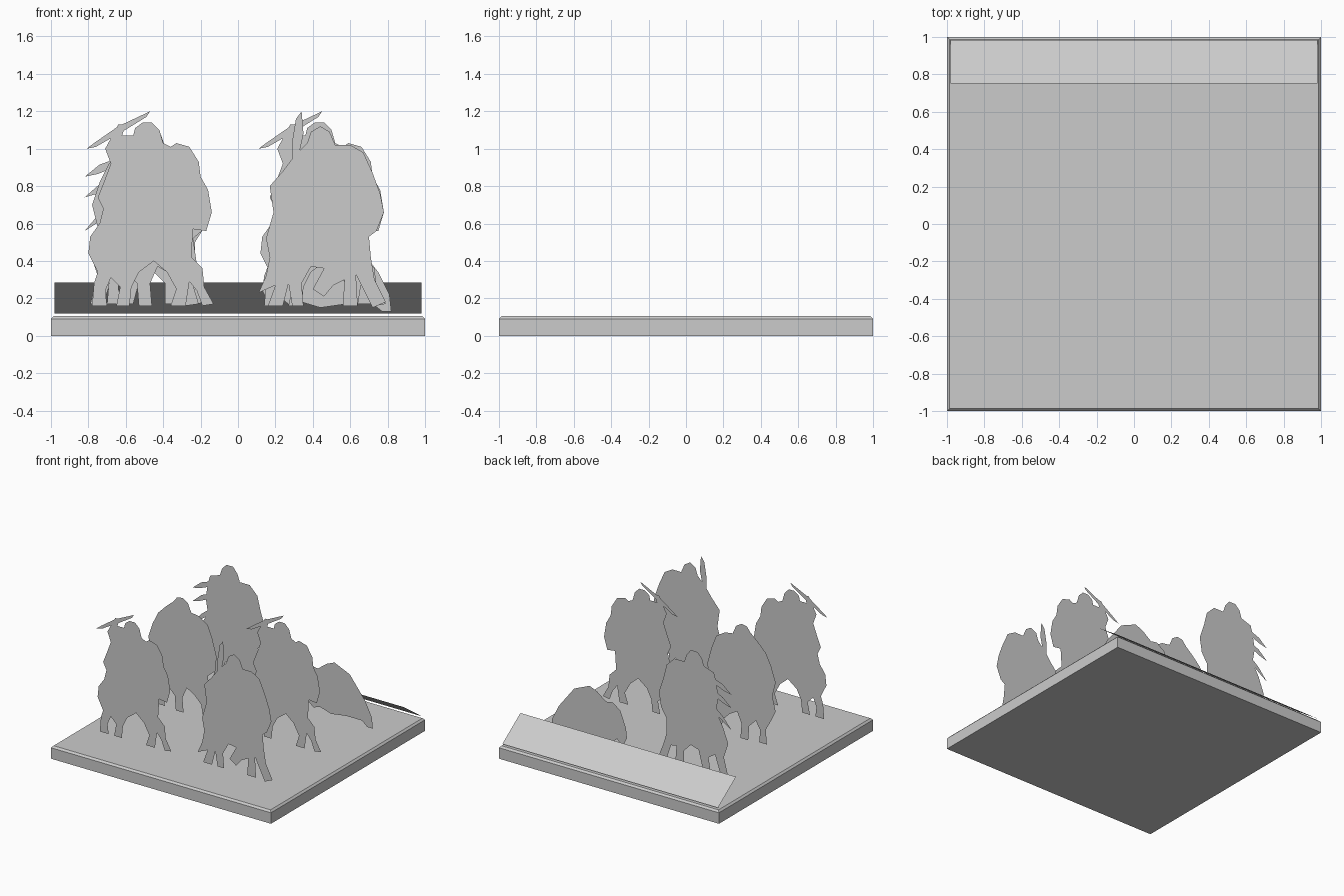
import bpy
import bmesh

default = bpy.data.objects.get("Cube")
if default:
    bpy.data.objects.remove(default, do_unlink=True)

stone = bpy.data.materials.new("plain_grey")
stone.use_nodes = True
grey = (0.6, 0.6, 0.6, 1.0)
stone.diffuse_color = grey
stone.node_tree.nodes["Principled BSDF"].inputs["Base Color"].default_value = grey


def add_object(name, bm):
    """Turn a bmesh into a named, flat shaded object with the grey material."""
    mesh = bpy.data.meshes.new(name)
    bm.to_mesh(mesh)
    bm.free()
    mesh.materials.append(stone)
    obj = bpy.data.objects.new(name, mesh)
    bpy.context.collection.objects.link(obj)
    return obj


def cutout(name, x, y, *outlines):
    """Upright flat silhouette; outlines are hundredths of a unit, z from the floor."""
    bm = bmesh.new()
    for outline in outlines:
        verts = [bm.verts.new((x + px / 100, y, pz / 100)) for px, pz in outline]
        face = bm.faces.new(verts)
        face.normal_update()
        if face.normal.y > 0:
            face.normal_flip()
    bmesh.ops.triangulate(bm, faces=bm.faces[:])
    return add_object(name, bm)


# Square base with a chamfered top edge
bm = bmesh.new()
bmesh.ops.create_cube(bm, size=2)
for v in bm.verts:
    v.co.z = 0.09 if v.co.z > 0 else 0.0
top = max(bm.faces, key=lambda f: f.calc_center_median().z)
bmesh.ops.inset_region(bm, faces=[top], thickness=0.02)
for v in top.verts:
    v.co.z = 0.105
add_object("base", bm)

# Sloping plate along the back edge, a single sheet
bm = bmesh.new()
slope = [(-0.98, 0.75, 0.285), (0.98, 0.75, 0.285), (0.98, 0.985, 0.12), (-0.98, 0.985, 0.12)]
plate = bm.faces.new([bm.verts.new(p) for p in slope])
plate.normal_update()
if plate.normal.z < 0:
    plate.normal_flip()
add_object("back_plate", bm)

# Rider with raised sword: arm, head, cape, shield, then hooves and tail
sword_rider = [
    (-16, 113), (-12, 113), (-14, 107), (-8, 107), (-7, 111), (-3, 114), (2, 114),
    (6, 110), (8, 103), (12, 101), (15, 103), (22, 101), (27, 93), (28, 85),
    (32, 78), (34, 66), (31, 56), (24, 57), (23, 42), (29, 36), (30, 26),
    (35, 17), (29, 16), (26, 24), (22, 29), (20, 16), (12, 16), (15, 25),
    (10, 34), (3, 40), (-5, 34), (-9, 26), (-10, 16), (-17, 16), (-15, 26),
    (-20, 31), (-23, 24), (-22, 16), (-30, 16), (-29, 28), (-27, 34), (-32, 44),
    (-31, 53), (-26, 60), (-24, 68), (-27, 74), (-23, 84), (-20, 92), (-23, 100),
]
raised_sword = [(-33, 100), (-29, 103), (-16, 112), (1, 120), (-1, 117), (-14, 109), (-28, 101)]

# Rider with cape and no weapon
cape_rider = [
    (-7, 105), (-4, 109), (1, 110), (6, 107), (9, 100), (16, 99), (24, 94),
    (28, 84), (32, 70), (31, 58), (24, 52), (26, 38), (24, 27), (27, 17),
    (20, 16), (18, 27), (12, 33), (5, 37), (1, 28), (2, 16), (-5, 16),
    (-6, 28), (-12, 34), (-16, 27), (-15, 17), (-22, 17), (-21, 29), (-25, 36),
    (-30, 46), (-27, 58), (-30, 70), (-26, 82), (-21, 92), (-14, 99),
]

# Rider with a bundle of spears pointing out to one side
spear_rider = [
    (-9, 102), (-7, 108), (-3, 112), (3, 112), (7, 107), (9, 101), (18, 101),
    (25, 94), (28, 82), (32, 70), (30, 58), (25, 50), (25, 38), (28, 28),
    (32, 18), (25, 17), (21, 29), (16, 30), (17, 17), (9, 17), (9, 28),
    (3, 34), (-4, 32), (-8, 17), (-15, 17), (-13, 28), (-19, 32), (-24, 17),
    (-31, 17), (-27, 32), (-31, 44), (-26, 57), (-20, 68), (-22, 80), (-20, 92),
    (-18, 99),
]


def spear(low, high):
    """Leaf shaped spear head between an outer and an inner height."""
    mid = (low + high) / 2
    return [(-34, low), (-27, mid - 2), (-18, high - 2), (-19, high + 2), (-26, mid + 3)]


spears = [spear(85, 92), spear(74, 82), spear(56, 69)]

# Rider holding an upright lance, horse with one foreleg lifted
lance_rider = [
    (-7, 103), (-5, 109), (0, 112), (5, 109), (8, 102), (16, 102), (23, 98),
    (28, 87), (32, 76), (34, 66), (30, 56), (26, 53), (27, 42), (29, 30),
    (35, 18), (28, 15), (22, 27), (19, 33), (20, 16), (12, 16), (13, 30),
    (7, 27), (2, 21), (-4, 25), (2, 36), (-5, 37), (-10, 28), (-9, 16),
    (-15, 16), (-17, 28), (-20, 16), (-28, 16), (-24, 27), (-33, 23), (-29, 32),
    (-27, 42), (-29, 52), (-25, 66), (-27, 80), (-20, 88), (-14, 96),
]
lance = [(-15, 93), (-12, 94), (-9, 108), (-10, 120), (-13, 116), (-15, 104)]

# Fallen horse and rider lying low
fallen_horse = [
    (-31, 24), (-30, 32), (-25, 45), (-18, 50), (-12, 49), (-4, 55), (3, 58),
    (10, 55), (17, 52), (24, 43), (31, 34), (37, 22), (38, 13), (33, 13),
    (28, 17), (14, 17), (0, 15), (-10, 18), (-16, 16), (-22, 21), (-27, 16),
]

# Two columns and three rows of silhouettes
left_x, right_x = -0.48, 0.44
front_y, middle_y, back_y = -0.68, -0.05, 0.58
cutout("front_sword_rider", left_x, front_y, sword_rider, raised_sword)
cutout("front_lance_rider", right_x, front_y, lance_rider, lance)
cutout("middle_cape_rider", left_x, middle_y, cape_rider)
cutout("middle_sword_rider", right_x, middle_y, sword_rider, raised_sword)
cutout("back_spear_rider", left_x, back_y, spear_rider, *spears)
cutout("fallen_horse", right_x, back_y, fallen_horse)
